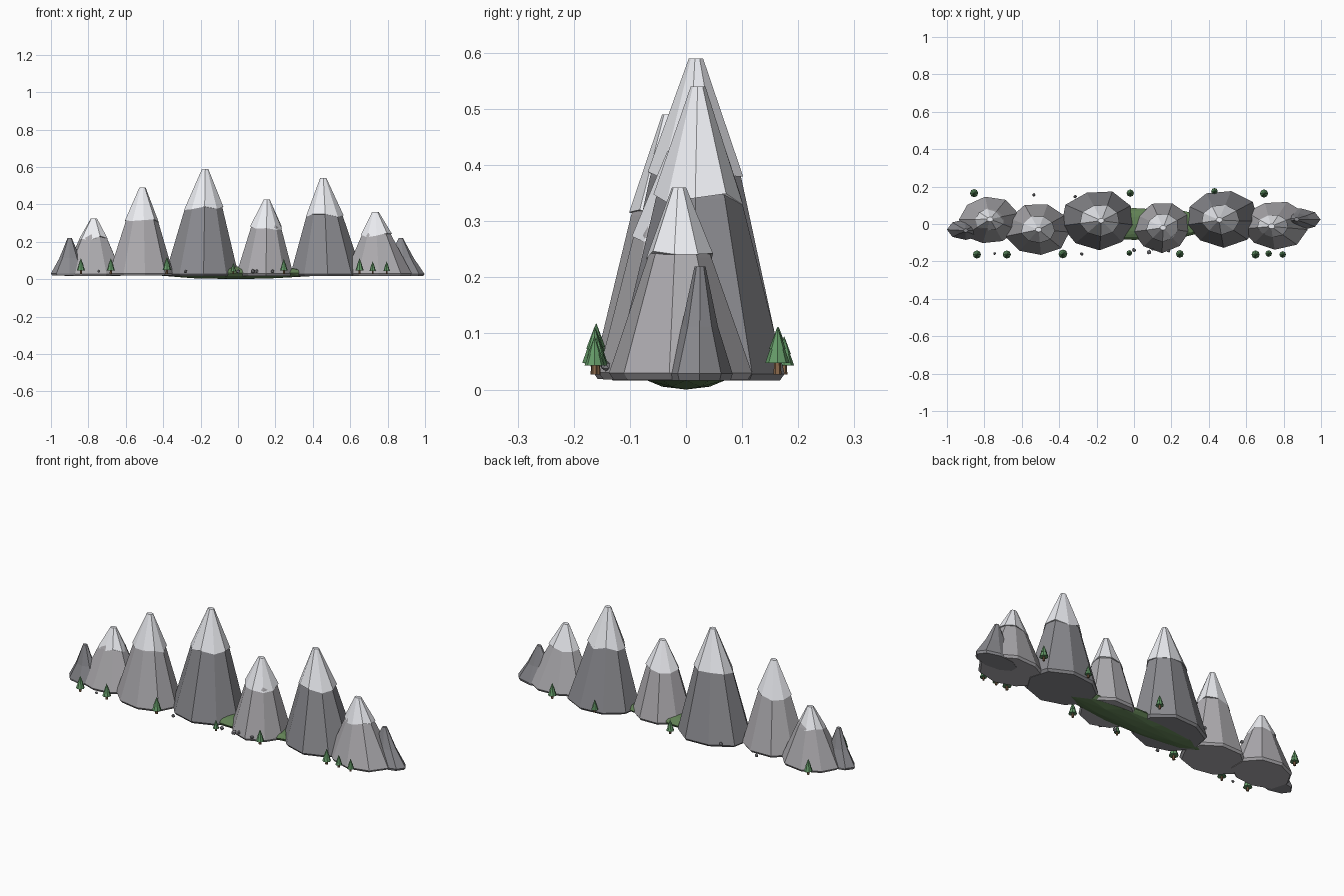
import bpy, bmesh, math, random
from mathutils import Matrix, Vector

if "Cube" in bpy.data.objects:
    bpy.data.objects.remove(bpy.data.objects["Cube"])

random.seed(4)


def material(name, rgb):
    m = bpy.data.materials.new(name)
    m.diffuse_color = (*rgb, 1)
    m.use_nodes = True
    m.node_tree.nodes["Principled BSDF"].inputs["Base Color"].default_value = m.diffuse_color
    return m


LIGHT = material("light_rock", (0.42, 0.41, 0.43))
DARK = material("dark_rock", (0.26, 0.26, 0.28))
SNOW = material("snow", (0.85, 0.86, 0.9))
GREEN = material("foliage", (0.13, 0.33, 0.14))
BROWN = material("bark", (0.25, 0.14, 0.07))
GRASS = material("grass", (0.12, 0.22, 0.09))


def finish(bm, name, mat):
    bmesh.ops.recalc_face_normals(bm, faces=bm.faces)
    me = bpy.data.meshes.new(name)
    bm.to_mesh(me)
    bm.free()
    me.materials.append(mat)
    ob = bpy.data.objects.new(name, me)
    bpy.context.collection.objects.link(ob)
    return ob


def loft(name, rings, mat):
    """Skin a stack of equal-sized point rings and cap both ends."""
    bm = bmesh.new()
    rows = [[bm.verts.new(p) for p in ring] for ring in rings]
    n = len(rows[0])
    for a, b in zip(rows, rows[1:]):
        for i in range(n):
            j = (i + 1) % n
            bm.faces.new((a[i], a[j], b[j], b[i]))
    bm.faces.new(rows[0][::-1])
    bm.faces.new(rows[-1])
    return finish(bm, name, mat)


def mountain(name, x, y, top, rx, ry, base, mat, snow=None, mid=None, sides=9, jitter=0.06):
    """Faceted peak: wide base, shoulder ring at the snow line, tiny flat summit."""
    cx, cy = base
    phase = random.uniform(0, 0.6) if jitter else 0
    wob = [1 + random.uniform(-jitter, jitter) for _ in range(sides)]
    sh = snow if snow else 0.5 * top
    mid = mid if mid else rx * 0.55

    def ring(px, py, ax, ay, z, dz=0.0):
        pts = []
        for i in range(sides):
            a = phase + math.tau * i / sides
            pts.append(Vector((px + ax * wob[i] * math.cos(a),
                               py + ay * wob[i] * math.sin(a),
                               z + random.uniform(-dz, dz))))
        return pts

    t = (sh - 0.02) / (top - 0.02)
    sx, sy = cx + (x - cx) * t, cy + (y - cy) * t
    my = mid * ry / rx
    foot = 0.021 - 0.04 * (cy - 0.005)
    loft(name, [ring(cx, cy, rx * 0.94, ry * 0.94, foot - 0.004),
                ring(cx, cy, rx, ry, foot + 0.008),
                ring(sx, sy, mid, my, sh),
                ring(x, y, 0.012, 0.010, top - 0.006)], mat)
    if snow:
        # snow cap with a slight overhang and uneven lower edge
        loft(name + "_snow", [ring(sx, sy, mid * 0.9, my * 0.9, sh + 0.006),
                              ring(sx, sy, mid * 1.05, my * 1.05, sh, 0.012),
                              ring(x, y, 0.017, 0.013, top)], SNOW)


# Mountains, left to right
mountain("foothill_left", -0.9, -0.035, 0.225, 0.1, 0.055, (-0.9, -0.03), DARK, sides=8, jitter=0)
mountain("peak_1", -0.77, 0.025, 0.325, 0.165, 0.13, (-0.775, 0.018), LIGHT, 0.22, 0.075)
mountain("peak_2", -0.51, -0.03, 0.49, 0.175, 0.14, (-0.51, -0.03), LIGHT, 0.31, 0.088)
mountain("peak_3", -0.175, 0.018, 0.59, 0.2, 0.16, (-0.185, 0.02), DARK, 0.38, 0.103)
mountain("peak_4", 0.155, -0.02, 0.425, 0.155, 0.135, (0.15, -0.018), LIGHT, 0.275, 0.083)
mountain("peak_5", 0.455, 0.022, 0.54, 0.195, 0.15, (0.465, 0.03), DARK, 0.34, 0.098)
mountain("peak_6", 0.735, -0.012, 0.36, 0.175, 0.13, (0.755, -0.005), LIGHT, 0.235, 0.078)
mountain("foothill_right", 0.87, 0.025, 0.225, 0.125, 0.06, (0.872, 0.024), DARK, sides=9, jitter=0)

# Grass mound under the ridge
bm = bmesh.new()
bmesh.ops.create_icosphere(bm, subdivisions=2, radius=1)
bmesh.ops.transform(bm, matrix=Matrix.Translation((0, 0, 0.034)) @ Matrix.Diagonal((0.46, 0.085, 0.034, 1)), verts=bm.verts)
finish(bm, "grass_mound", GRASS)


def cone(name, x, y, z0, z1, r0, r1, sides, mat):
    bm = bmesh.new()
    bmesh.ops.create_cone(bm, cap_ends=True, segments=sides, radius1=r0, radius2=r1, depth=z1 - z0,
                          matrix=Matrix.Translation((x, y, (z0 + z1) / 2)))
    finish(bm, name, mat)


# Pine trees: x, y, size
TREES = [(-0.84, -0.163, 1), (-0.68, -0.163, 1), (-0.38, -0.16, 1.08), (-0.025, -0.155, 0.7),
         (0.245, -0.16, 0.95), (0.65, -0.163, 1), (0.72, -0.158, 0.8), (0.795, -0.163, 0.8),
         (-0.855, 0.165, 1), (-0.02, 0.165, 0.9), (0.43, 0.175, 0.8), (0.695, 0.163, 1)]
for i, (x, y, s) in enumerate(TREES):
    z = 0.027
    cone(f"tree_trunk_{i}", x, y, z, z + 0.025 * s, 0.007 * s, 0.006 * s, 6, BROWN)
    cone(f"tree_lower_{i}", x, y, z + 0.02 * s, z + 0.066 * s, 0.022 * s, 0.006 * s, 8, GREEN)
    cone(f"tree_upper_{i}", x, y, z + 0.045 * s, z + 0.084 * s, 0.015 * s, 0.0005, 8, GREEN)

# Boulders: x, y, radius
ROCKS = [(-0.745, -0.158, 0.008), (-0.28, -0.16, 0.01), (-0.535, 0.156, 0.01), (-0.315, 0.147, 0.01),
         (0.0, -0.14, 0.012), (0.08, -0.15, 0.013), (0.1, -0.13, 0.012), (0.185, -0.143, 0.01)]
for i, (x, y, r) in enumerate(ROCKS):
    bm = bmesh.new()
    bmesh.ops.create_icosphere(bm, subdivisions=1, radius=r)
    for v in bm.verts:
        v.co *= random.uniform(0.85, 1.15)
    bmesh.ops.translate(bm, vec=(x, y, 0.042), verts=bm.verts)
    finish(bm, f"boulder_{i}", DARK)
